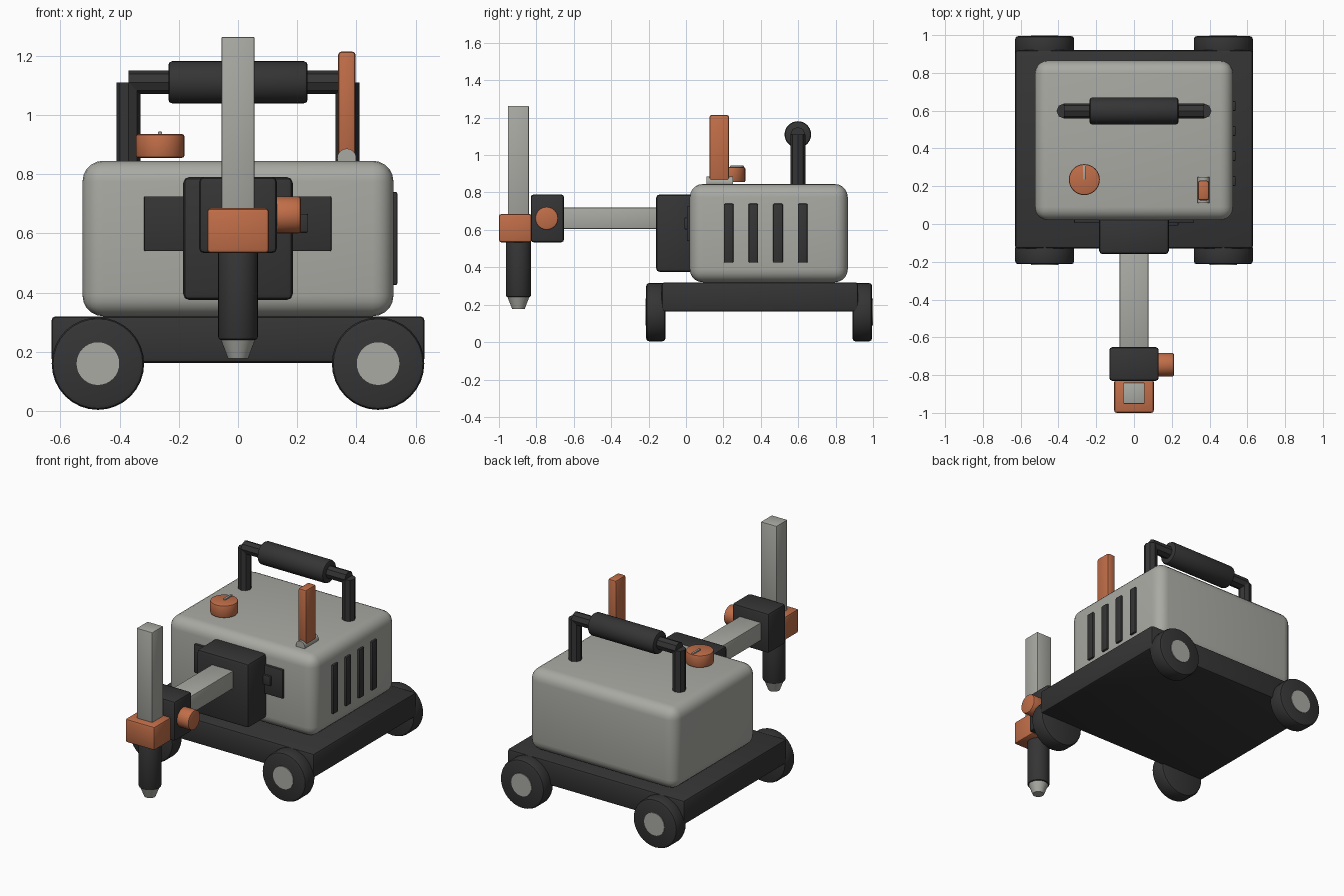
import bpy, math
from mathutils import Vector

if "Cube" in bpy.data.objects:
    bpy.data.objects.remove(bpy.data.objects["Cube"])


def material(name, rgb):
    m = bpy.data.materials.new(name)
    m.diffuse_color = (*rgb, 1)
    m.use_nodes = True
    m.node_tree.nodes["Principled BSDF"].inputs["Base Color"].default_value = m.diffuse_color
    return m


GREY = material("warm grey", (0.40, 0.40, 0.37))
DARK = material("charcoal", (0.035, 0.035, 0.036))
ORANGE = material("burnt orange", (0.53, 0.155, 0.065))


def finish(name, mat, bevel, segments):
    ob = bpy.context.object
    ob.name = name
    ob.data.materials.append(mat)
    if bevel:
        mod = ob.modifiers.new("rounded edges", "BEVEL")
        mod.width, mod.segments = bevel, segments
        mod.limit_method, mod.angle_limit = "ANGLE", math.radians(50)
        bpy.ops.object.modifier_apply(modifier=mod.name)
    bpy.ops.object.shade_smooth_by_angle(angle=math.radians(32))
    return ob


def box(name, x, y, z, mat, bevel=0.01, segments=2):
    """Box from (min, max) ranges on each axis."""
    bpy.ops.mesh.primitive_cube_add(
        size=1, location=[(a + b) / 2 for a, b in (x, y, z)])
    bpy.context.object.scale = [b - a for a, b in (x, y, z)]
    bpy.ops.object.transform_apply(location=False, rotation=False, scale=True)
    return finish(name, mat, bevel, segments)


def rod(name, start, end, r, mat, bevel=0.0, sides=32, r_end=None, turn=0.0):
    """Cylinder or cone from start to end."""
    a, b = Vector(start), Vector(end)
    bpy.ops.mesh.primitive_cone_add(
        vertices=sides, radius1=r, radius2=r if r_end is None else r_end,
        depth=(b - a).length)
    ob = bpy.context.object
    q = (b - a).to_track_quat("Z", "Y").to_matrix().to_4x4()
    q.translation = (a + b) / 2
    for v in ob.data.vertices:
        c, s = math.cos(turn), math.sin(turn)
        p = v.co
        v.co = q @ Vector((p.x * c - p.y * s, p.x * s + p.y * c, p.z))
    return finish(name, mat, bevel, 2)


# Chassis and wheels
box("chassis", (-0.63, 0.63), (-0.13, 0.92), (0.163, 0.32), DARK, 0.015)
for side, sx in (("left", -1), ("right", 1)):
    for end, y_in, y_out in (("front", -0.11, -0.213), ("rear", 0.89, 0.995)):
        d = 1 if y_out > y_in else -1
        x = sx * 0.473
        rod(f"{end}_{side}_wheel", (x, y_in, 0.16), (x, y_out, 0.16),
            0.156, DARK, 0.016)
        rod(f"{end}_{side}_hub", (x, y_out - d * 0.03, 0.16),
            (x, y_out + d * 0.004, 0.16), 0.072, GREY)

# Body housing with side vents
box("body", (-0.525, 0.525), (0.02, 0.865), (0.32, 0.845), GREY, 0.07, 5)
for i in range(4):
    y = 0.228 + i * 0.132
    box(f"vent_{i + 1}", (0.50, 0.538), (y - 0.026, y + 0.026),
        (0.425, 0.74), DARK, 0.006)

# Arm mount on the front face
box("mount_plate", (-0.317, 0.315), (0.005, 0.05), (0.54, 0.725), DARK, 0.004)
box("mount_block", (-0.185, 0.185), (-0.16, 0.04), (0.375, 0.79), DARK, 0.02)
box("mount_latch", (0.17, 0.235), (-0.008, 0.03), (0.603, 0.666), DARK, 0.004)

# Arm, clamp and clamp screw
box("arm", (-0.077, 0.077), (-0.67, -0.14), (0.605, 0.72), GREY, 0.006)
box("clamp", (-0.131, 0.131), (-0.83, -0.652), (0.533, 0.79), DARK, 0.016)
rod("clamp_screw", (0.11, -0.745, 0.662), (0.212, -0.745, 0.662), 0.062,
    ORANGE, 0.008)

# Vertical tool head
box("collar", (-0.105, 0.105), (-1.0, -0.825), (0.533, 0.685), ORANGE, 0.013)
box("tool_rail", (-0.056, 0.056), (-0.952, -0.84), (0.66, 1.263), GREY, 0.005)
rod("tool_barrel", (0, -0.896, 0.55), (0, -0.896, 0.24), 0.067, DARK, 0.01)
rod("tool_tip", (0, -0.896, 0.245), (0, -0.896, 0.178), 0.06, GREY,
    r_end=0.034)

# Carrying handle
for side, sx in (("left", -1), ("right", 1)):
    rod(f"handle_{side}_post", (sx * 0.37, 0.598, 0.82),
        (sx * 0.37, 0.598, 1.11), 0.04, DARK, sides=8)
rod("handle_bar", (-0.37, 0.598, 1.11), (0.37, 0.598, 1.11), 0.04, DARK,
    sides=8)
rod("handle_grip", (-0.235, 0.598, 1.11), (0.235, 0.598, 1.11), 0.071, DARK,
    0.012)

# Control dial with pointer
rod("dial", (-0.263, 0.235, 0.855), (-0.263, 0.235, 0.935), 0.082, ORANGE,
    0.008)
box("dial_pointer", (-0.27, -0.256), (0.235, 0.31), (0.93, 0.943), GREY, 0.002)

# Lever on its pivot
rod("lever_pivot", (0.367, 0.11, 0.854), (0.367, 0.25, 0.854), 0.032, GREY)
box("lever", (0.338, 0.397), (0.125, 0.23), (0.86, 1.214), ORANGE, 0.012)
